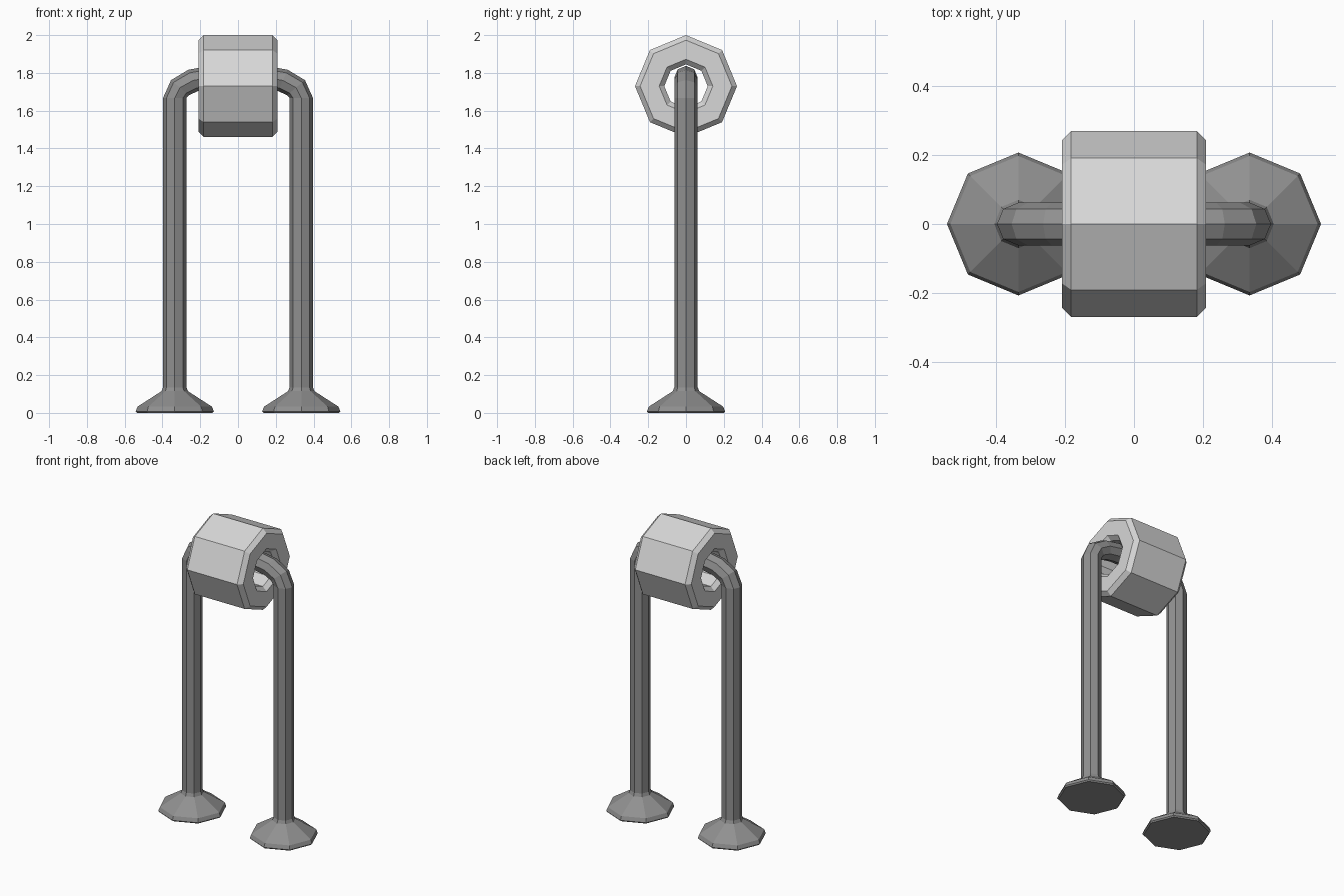
import bpy, bmesh
from math import cos, sin, pi, radians

cube = bpy.data.objects.get("Cube")
if cube:
    bpy.data.objects.remove(cube)

SIDES = 8
LEG_X = 0.335
PIPE_R = 0.062


def material(name, value):
    mat = bpy.data.materials.new(name)
    mat.use_nodes = True
    colour = (value, value, value, 1)
    mat.diffuse_color = colour
    mat.node_tree.nodes["Principled BSDF"].inputs["Base Color"].default_value = colour
    return mat


def loft(name, sections, mat, closed=False):
    """Skin octagonal rings given as (x, z, tilt in degrees, radius)."""
    bm = bmesh.new()
    rings = []
    for x, z, tilt, r in sections:
        a = radians(tilt)
        ring = []
        for i in range(SIDES):
            t = 2 * pi * i / SIDES
            ring.append(bm.verts.new((x + r * cos(t) * cos(a),
                                      r * sin(t),
                                      z + r * cos(t) * sin(a))))
        rings.append(ring)
    pairs = list(zip(rings, rings[1:]))
    if closed:
        pairs.append((rings[-1], rings[0]))
    else:
        bm.faces.new(rings[0])
        bm.faces.new(rings[-1])
    for lower, upper in pairs:
        for i in range(SIDES):
            j = (i + 1) % SIDES
            bm.faces.new((lower[i], lower[j], upper[j], upper[i]))
    bmesh.ops.recalc_face_normals(bm, faces=bm.faces)
    mesh = bpy.data.meshes.new(name)
    bm.to_mesh(mesh)
    bm.free()
    mesh.materials.append(mat)
    obj = bpy.data.objects.new(name, mesh)
    bpy.context.collection.objects.link(obj)
    return obj


dark = material("stand grey", 0.28)
light = material("roller light grey", 0.68)

# Bent pipe: one half of the path, then its mirror image
half = [(LEG_X, 0.1, 0), (LEG_X, 1.667, 0), (0.307, 1.722, 40),
        (0.238, 1.76, 66), (0.15, 1.775, 90)]
path = half + [(-x, z, 180 - tilt) for x, z, tilt in reversed(half)]
loft("bent_pipe", [(x, z, tilt, PIPE_R) for x, z, tilt in path], dark)

# Flared feet
foot_profile = [(0.0, 0.2), (0.008, 0.207), (0.033, 0.197),
                (0.115, 0.07), (0.135, PIPE_R)]
for side, sign in (("left", 1), ("right", -1)):
    loft(side + "_foot", [(sign * LEG_X, z, 0, r) for z, r in foot_profile], dark)

# Hollow roller with chamfered rims, hanging on the pipe
outer, inner, half_width, chamfer = 0.27, 0.115, 0.209, 0.027
end = [(half_width - chamfer, inner), (half_width, inner + chamfer),
       (half_width, outer - chamfer), (half_width - chamfer, outer)]
profile = end + [(-x, r) for x, r in reversed(end)]
loft("roller", [(x, 1.73, 90, r) for x, r in profile], light, closed=True)
